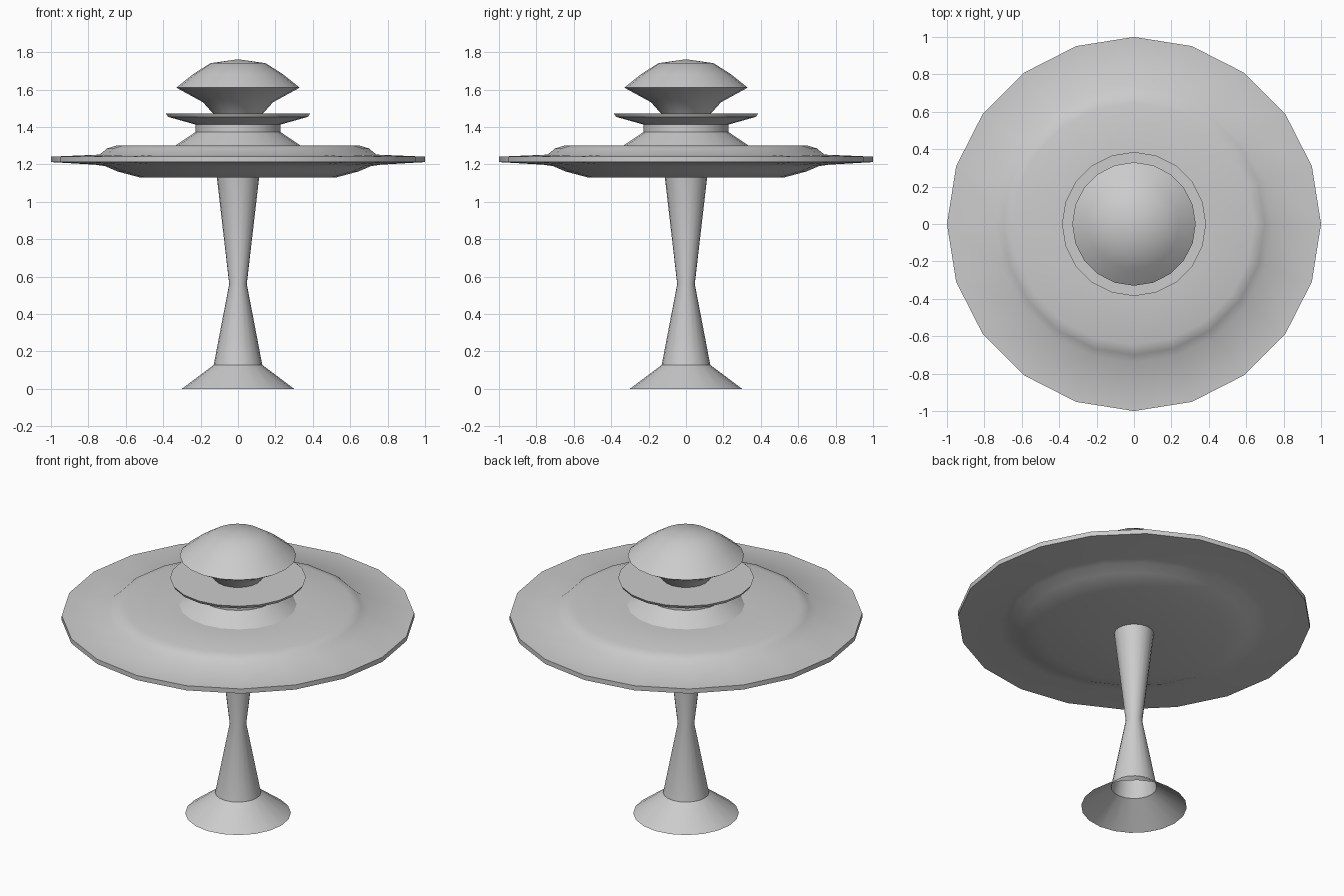
import bpy, bmesh
from math import pi, cos, sin, radians

if "Cube" in bpy.data.objects:
    bpy.data.objects.remove(bpy.data.objects["Cube"])

SIDES = 20


def lathe(name, profile, angle=30):
    """Revolve (radius, z) points, listed so that faces point outward."""
    bm = bmesh.new()
    rings = []
    for r, z in profile:
        if r == 0:
            rings.append([bm.verts.new((0, 0, z))] * SIDES)
        else:
            rings.append([bm.verts.new((r * cos(2 * pi * i / SIDES),
                                        r * sin(2 * pi * i / SIDES), z))
                          for i in range(SIDES)])
    for a, b in zip(rings, rings[1:]):
        for i in range(SIDES):
            j = (i + 1) % SIDES
            corners = list(dict.fromkeys((a[i], a[j], b[j], b[i])))
            bm.faces.new(corners)
    mesh = bpy.data.meshes.new(name)
    bm.to_mesh(mesh)
    bm.free()
    obj = bpy.data.objects.new(name, mesh)
    bpy.context.collection.objects.link(obj)
    bpy.ops.object.select_all(action='DESELECT')
    obj.select_set(True)
    bpy.context.view_layer.objects.active = obj
    bpy.ops.object.shade_smooth_by_angle(angle=radians(angle))
    return obj


# Flared foot, open underneath
lathe("foot", [(0.30, 0), (0.13, 0.127)], 25)

# Hourglass stem, hollow
lathe("stem", [(0.13, 0.127), (0.047, 0.56), (0.113, 1.13)], 25)

# Wide saucer with thin rim, raised deck and shallow belly
lathe("saucer", [(0.113, 1.13), (0.525, 1.13), (0.645, 1.162), (0.71, 1.19),
                 (0.76, 1.198), (1.0, 1.212), (1.0, 1.241), (0.74, 1.252),
                 (0.70, 1.285), (0.645, 1.302), (0.332, 1.302)], 50)

# Sloped collar under the upper ring
lathe("collar", [(0.332, 1.302), (0.228, 1.372), (0.228, 1.413)])

# Thin upper ring
lathe("upper_ring", [(0.228, 1.413), (0.375, 1.454), (0.385, 1.472),
                     (0.134, 1.472)], 25)

# Flared neck and domed cap
lathe("cap", [(0.134, 1.472), (0.187, 1.532), (0.33, 1.61), (0.24, 1.682),
              (0.147, 1.741), (0, 1.762)], 40)
